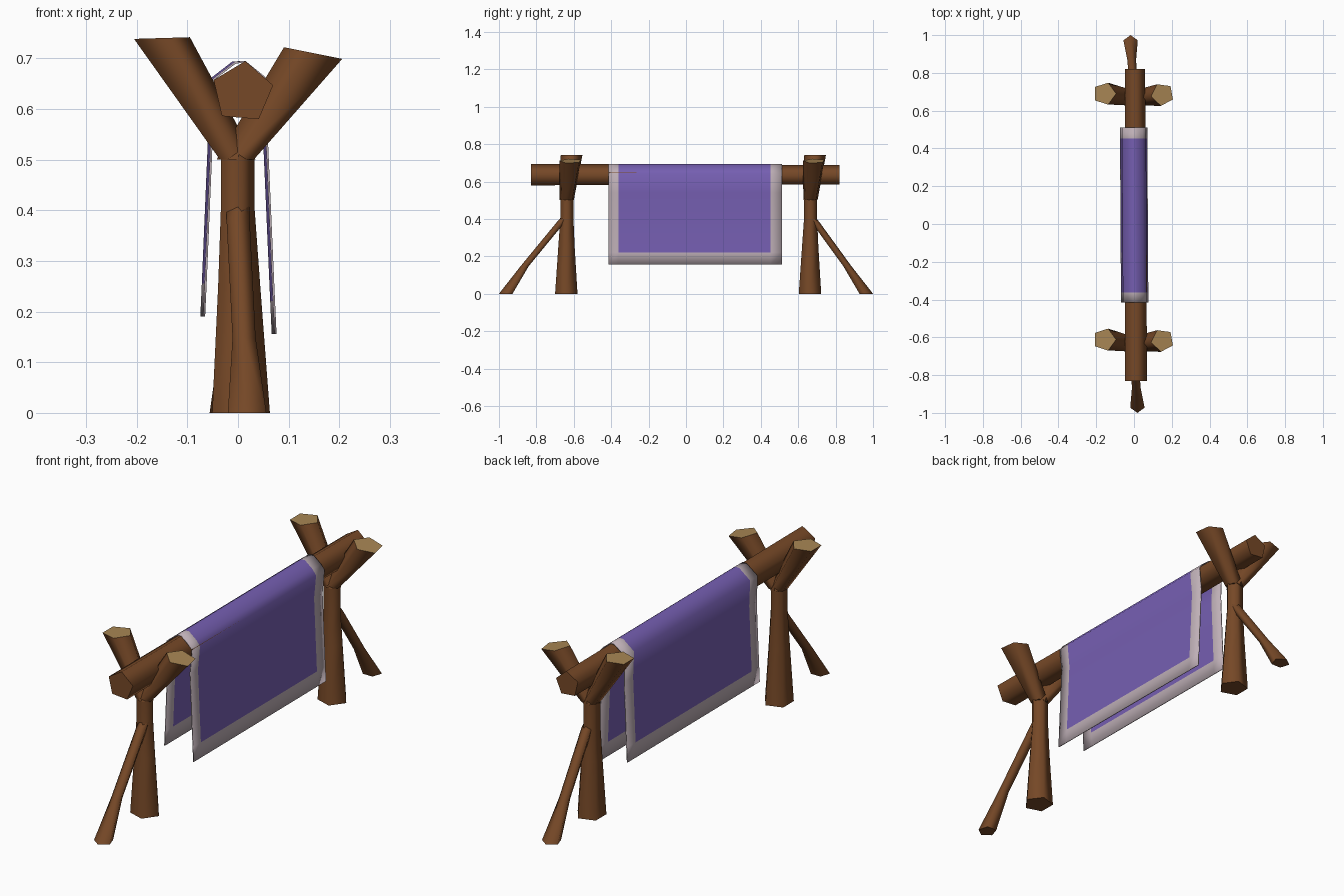
import bpy, bmesh, math
from mathutils import Vector

if "Cube" in bpy.data.objects:
    bpy.data.objects.remove(bpy.data.objects["Cube"])


def material(name, rgb):
    m = bpy.data.materials.new(name)
    m.diffuse_color = (*rgb, 1)
    m.use_nodes = True
    m.node_tree.nodes["Principled BSDF"].inputs["Base Color"].default_value = m.diffuse_color
    return m


BARK = material("bark brown", (0.181, 0.065, 0.020))
WOOD = material("cut wood tan", (0.392, 0.238, 0.089))
PURPLE = material("cloth purple", (0.180, 0.114, 0.445))
BORDER = material("cloth border grey", (0.515, 0.429, 0.468))


def finish(name, bm, mats):
    bmesh.ops.recalc_face_normals(bm, faces=bm.faces)
    me = bpy.data.meshes.new(name)
    bm.to_mesh(me)
    bm.free()
    for m in mats:
        me.materials.append(m)
    ob = bpy.data.objects.new(name, me)
    bpy.context.collection.objects.link(ob)
    return ob


def tube(name, rings, u=(1, 0, 0), v=(0, 1, 0), roll=0, tan_end=False, tilt=0):
    """Five-sided smooth limb through rings of (centre, radius); tilt slopes the last ring."""
    bm = bmesh.new()
    u, v = Vector(u), Vector(v)
    loops = []
    for k, (c, r) in enumerate(rings):
        loop = []
        for i in range(5):
            a = math.radians(roll + 72 * i)
            off = (u * math.cos(a) + v * math.sin(a)) * r
            if k == len(rings) - 1:
                off.z += off.x * tilt
            loop.append(bm.verts.new(Vector(c) + off))
        loops.append(loop)
    for a, b in zip(loops, loops[1:]):
        for i in range(5):
            j = (i + 1) % 5
            bm.faces.new((a[i], a[j], b[j], b[i])).smooth = True
    # flat end caps with sharp rims
    for loop, tan in ((loops[0], False), (loops[-1], tan_end)):
        f = bm.faces.new(loop)
        f.material_index = 1 if tan else 0
        for e in f.edges:
            e.smooth = False
    return finish(name, bm, [BARK, WOOD])


# Forked posts with a bent brace at each end
for name, y, s, tip in (("front", -0.64, -1, -0.612), ("back", 0.663, 1, 0.69)):
    top = (-0.004, y + 0.003, 0.5)
    tube(name + "_post", [((0, y, 0), 0.063), ((-0.002, y + 0.001, 0.25), 0.046),
                          ((-0.004, y + 0.003, 0.4), 0.037), (top, 0.037)])
    tube(name + "_left_branch", [(top, 0.039), ((-0.156, tip, 0.74), 0.061)],
         tan_end=True, tilt=0.03)
    tube(name + "_right_branch", [(top, 0.039), ((0.151, tip - 0.004, 0.71), 0.061)],
         roll=190, tan_end=True, tilt=-0.2)
    tube(name + "_brace", [((0, y - s * 0.005, 0.42), 0.023), ((0, y + s * 0.025, 0.385), 0.024),
                           ((-s * 0.012, s * 0.86, 0.148), 0.024),
                           ((-s * 0.018, s * 0.96, 0), 0.04)], roll=90 * s)

# Cross log resting in the forks
tube("cross_log", [((0.009, -0.83, 0.633), 0.062), ((0.004, 0.82, 0.632), 0.056)],
     v=(0, 0, 1), roll=85)

# Draped cloth: cross-section swept along y, outer cells become the border
section = [(0.074, 0.156), (0.071, 0.221), (0.057, 0.54), (0.067, 0.642), (0.05, 0.664),
           (0.014, 0.693), (-0.005, 0.692), (-0.057, 0.652), (-0.052, 0.54), (-0.064, 0.255),
           (-0.067, 0.19)]
stations = [-0.415, -0.362, 0.452, 0.512]
bm = bmesh.new()
grid = [[bm.verts.new((x - 0.006 * (y + 0.4), y, z)) for x, z in section] for y in stations]
last = len(section) - 2
for j in range(3):
    for i in range(last + 1):
        f = bm.faces.new((grid[j][i], grid[j][i + 1], grid[j + 1][i + 1], grid[j + 1][i]))
        f.smooth = True
        f.material_index = 1 if j != 1 or i in (0, last) else 0
cloth = finish("draped_cloth", bm, [PURPLE, BORDER])
mod = cloth.modifiers.new("thickness", "SOLIDIFY")
mod.thickness = 0.004
mod.offset = 0
